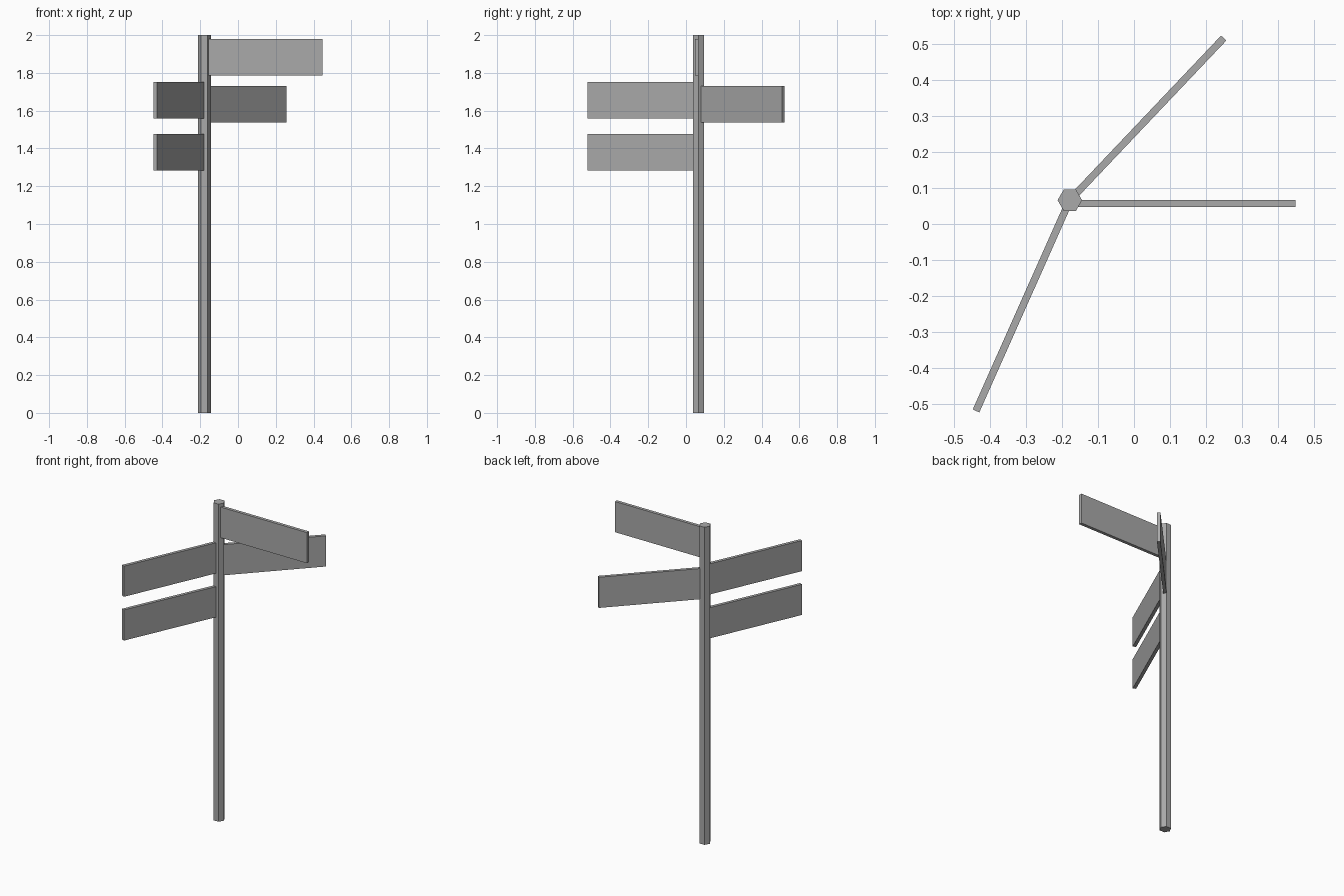
import bpy
from math import cos, sin, radians

cube = bpy.data.objects.get("Cube")
if cube:
    bpy.data.objects.remove(cube, do_unlink=True)

# Single plain grey for the whole signpost
grey = bpy.data.materials.new("plain_grey")
grey.use_nodes = True
colour = (0.4, 0.4, 0.4, 1)
grey.diffuse_color = colour
grey.node_tree.nodes["Principled BSDF"].inputs["Base Color"].default_value = colour

POLE_X, POLE_Y = -0.178, 0.066
POLE_RADIUS = 0.034
BOARD_HEIGHT, BOARD_THICKNESS = 0.193, 0.02
BOARD_START = 0.012  # hidden inside the pole


def finish(name):
    obj = bpy.context.object
    obj.name = name
    obj.data.name = name
    obj.data.materials.append(grey)
    return obj


def board(name, angle, reach, z, shift=0):
    """Plank running outward from the pole, shifted sideways by shift."""
    a = radians(angle)
    mid = (BOARD_START + reach) / 2
    x = POLE_X + mid * cos(a) - shift * sin(a)
    y = POLE_Y + mid * sin(a) + shift * cos(a)
    bpy.ops.mesh.primitive_cube_add(size=1, location=(x, y, z), rotation=(0, 0, a))
    obj = finish(name)
    obj.scale = (reach - BOARD_START, BOARD_THICKNESS, BOARD_HEIGHT)


# Hexagonal pole with corners pointing left and right
bpy.ops.mesh.primitive_cylinder_add(vertices=6, radius=POLE_RADIUS, depth=2,
                                    location=(POLE_X, POLE_Y, 1),
                                    rotation=(0, 0, radians(30)))
finish("pole")

# Direction boards
board("top_board", 0, 0.626, 1.883, shift=-0.009)
board("back_board", 46.5, 0.62, 1.635)
board("upper_front_board", 246, 0.64, 1.655)
board("lower_front_board", 246, 0.64, 1.379)
